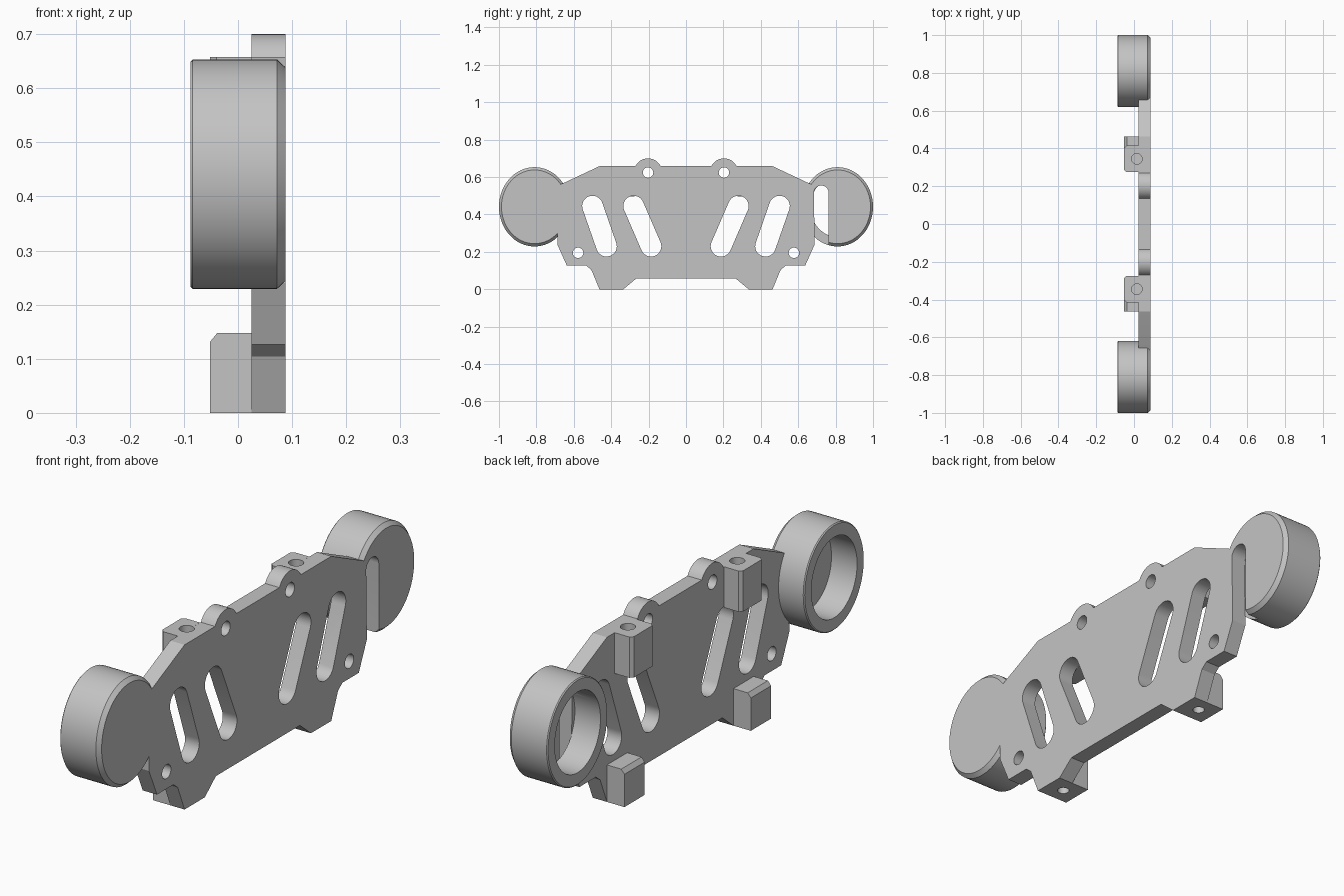
import bpy, bmesh, math

if "Cube" in bpy.data.objects:
    bpy.data.objects.remove(bpy.data.objects["Cube"])

grey = bpy.data.materials.new("plain_grey")
grey.diffuse_color = (0.55, 0.55, 0.55, 1)
grey.use_nodes = True
grey.node_tree.nodes["Principled BSDF"].inputs["Base Color"].default_value = grey.diffuse_color


def finish(name, bm):
    bmesh.ops.recalc_face_normals(bm, faces=bm.faces)
    me = bpy.data.meshes.new(name)
    bm.to_mesh(me)
    bm.free()
    me.materials.append(grey)
    ob = bpy.data.objects.new(name, me)
    bpy.context.collection.objects.link(ob)
    return ob


def prism(name, pts, lo, hi, axis):
    """Extrude a 2D outline along an axis (0=x, 1=y, 2=z)."""
    bm = bmesh.new()
    rings = []
    for d in (lo, hi):
        ring = []
        for p in pts:
            co = list(p)
            co.insert(axis, d)
            ring.append(bm.verts.new(co))
        rings.append(ring)
        bm.faces.new(ring)
    n = len(pts)
    for i in range(n):
        j = (i + 1) % n
        bm.faces.new((rings[0][i], rings[0][j], rings[1][j], rings[1][i]))
    return finish(name, bm)


def arc(cx, cy, r, a0, a1, n=16):
    return [(cx + r * math.cos(math.radians(a0 + (a1 - a0) * i / n)),
             cy + r * math.sin(math.radians(a0 + (a1 - a0) * i / n))) for i in range(n + 1)]


def circle(cx, cy, r):
    return arc(cx, cy, r, 0, 360, 32)[:-1]


def slot(p, q, r):
    """Rounded slot from p to q."""
    a = math.degrees(math.atan2(q[1] - p[1], q[0] - p[0]))
    return arc(*q, r, a - 90, a + 90) + arc(*p, r, a + 90, a + 270)


def cut(ob, cutters):
    for c in cutters:
        m = ob.modifiers.new("cut", 'BOOLEAN')
        m.operation, m.solver, m.object = 'DIFFERENCE', 'EXACT', c
    dg = bpy.context.evaluated_depsgraph_get()
    me = bpy.data.meshes.new_from_object(ob.evaluated_get(dg))
    ob.modifiers.clear()
    ob.data = me
    for c in cutters:
        bpy.data.objects.remove(c)


def smooth(ob):
    bpy.ops.object.select_all(action='DESELECT')
    ob.select_set(True)
    bpy.context.view_layer.objects.active = ob
    bpy.ops.object.shade_smooth_by_angle(angle=math.radians(25))


X0, X1 = 0.025, 0.088

# Main plate outline: right half from bottom centre to top centre, then mirrored
half = [(0.265, 0.058), (0.335, 0), (0.463, 0), (0.506, 0.104), (0.533, 0.126),
        (0.637, 0.126), (0.688, 0.24), (0.683, 0.553), (0.667, 0.562), (0.463, 0.658)]
half += arc(0.203, 0.625, 0.075, 26, 154)
plate = prism("side_plate", half + [(-y, z) for y, z in reversed(half)], X0, X1, 0)

# Holes and slanted slots through the plate
cutters = []
for s in (-1, 1):
    for shape in (circle(s * 0.203, 0.624, 0.028), circle(s * 0.577, 0.195, 0.028),
                  slot((s * 0.5, 0.445), (s * 0.425, 0.23), 0.055),
                  slot((s * 0.28, 0.445), (s * 0.187, 0.23), 0.055)):
        cutters.append(prism("cutter", shape, 0, 0.12, 0))
    cutters.append(prism("cutter", circle(0.015, s * 0.345, 0.028), 0.54, 0.75, 2))
    cutters.append(prism("cutter", circle(0.015, s * 0.40, 0.022), -0.05, 0.10, 2))
cut(plate, cutters)
smooth(plate)

for s, side in ((-1, "front"), (1, "back")):
    # Upper mounting block with chamfered inner corners
    ya, yb = 0.275, 0.415
    plan = [(X0, s * ya), (-0.04, s * ya), (-0.052, s * (ya + 0.012)),
            (-0.052, s * (yb - 0.012)), (-0.04, s * yb), (X0, s * yb)]
    block = prism(side + "_upper_block", plan, 0.495, 0.658, 2)
    cut(block, [prism("cutter", circle(0.015, s * 0.345, 0.028), 0.54, 0.75, 2)])
    smooth(block)

    # Lower mounting block with chamfered top edge
    prof = [(X0, 0), (-0.052, 0), (-0.052, 0.131), (-0.038, 0.148), (X0, 0.148)]
    foot = prism(side + "_lower_block", prof, s * 0.335, s * 0.463, 1)
    cut(foot, [prism("cutter", circle(0.015, s * 0.40, 0.022), -0.05, 0.10, 2)])
    smooth(foot)

    # Slightly oval end cup, open towards -x, lathed from a profile
    profile = [(X1, 0.93), (0.072, 1), (-0.084, 1), (-0.088, 0.98), (-0.088, 0.76), (X0, 0.76)]
    n = 64
    bm = bmesh.new()
    rings = []
    for x, k in profile:
        rings.append([bm.verts.new((x, s * 0.81 + 0.19 * k * math.cos(2 * math.pi * i / n),
                                    0.441 + 0.212 * k * math.sin(2 * math.pi * i / n)))
                      for i in range(n)])
    for a, b in zip(rings, rings[1:]):
        for i in range(n):
            j = (i + 1) % n
            bm.faces.new((a[i], a[j], b[j], b[i]))
    bm.faces.new(rings[0])
    bm.faces.new(rings[-1])
    cup = finish(side + "_end_cup", bm)
    if s > 0:
        # Tall slot through the back cup's closed face
        shape = [(0.683, 0.15), (0.763, 0.15)] + arc(0.723, 0.515, 0.04, 0, 180)
        cut(cup, [prism("cutter", shape, X0 - 0.001, 0.12, 0)])
    smooth(cup)
